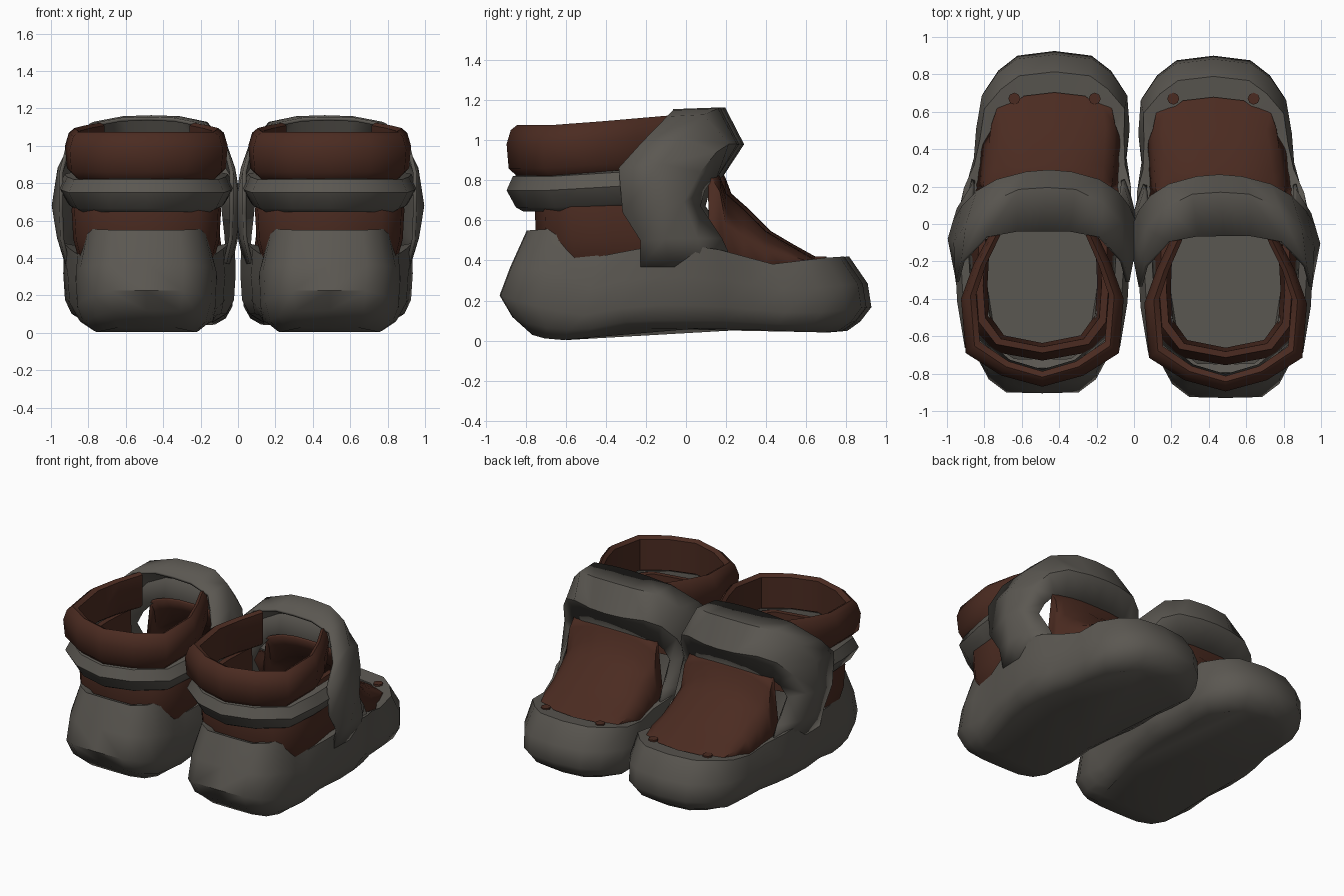
import bpy, bmesh, math


def material(name, rgb):
    m = bpy.data.materials.new(name)
    m.diffuse_color = (*rgb, 1)
    return m


GREY = material("warm_grey", (0.104, 0.096, 0.083))
BROWN = material("dark_brown", (0.070, 0.024, 0.015))


def lerp(table, y):
    """Piecewise linear lookup."""
    if y <= table[0][0]:
        return table[0][1]
    for (a, va), (b, vb) in zip(table, table[1:]):
        if y <= b:
            return va + (vb - va) * (y - a) / (b - a)
    return table[-1][1]


def centre(y):
    """Centre line of a shoe: the toes turn slightly inwards."""
    return lerp([(-0.1, 0.49), (0.6, 0.425)], y)


def loft(name, rows, mat, side, wrap_u=False, caps=False, thick=0):
    """Skin a grid of points given relative to the shoe's centre line."""
    bm = bmesh.new()
    dy = -0.025 if side > 0 else 0.0
    grid = [[bm.verts.new((side * (centre(y) + x), y + dy, z)) for x, y, z in r]
            for r in rows]
    k = len(grid[0])
    for a, b in zip(grid, grid[1:]):
        for j in range(k if wrap_u else k - 1):
            j2 = (j + 1) % k
            bm.faces.new((a[j], a[j2], b[j2], b[j]))
    if caps:
        bm.faces.new(grid[0])
        bm.faces.new(grid[-1])
    bmesh.ops.recalc_face_normals(bm, faces=bm.faces)
    me = bpy.data.meshes.new(name)
    bm.to_mesh(me)
    bm.free()
    me.materials.append(mat)
    ob = bpy.data.objects.new(name, me)
    bpy.context.collection.objects.link(ob)
    if thick:
        s = ob.modifiers.new("thickness", "SOLIDIFY")
        s.thickness, s.offset = thick, 0
    return ob


def mirrored(half):
    """Full path from a half path that ends on the centre line."""
    return half + [(-x, y) for x, y in reversed(half[:-1])]


def band(name, half, profile, mat, side, lift=0.0):
    """Sweep a closed (inset, z) profile along a U-shaped path round the heel."""
    rows = []
    for x, y in mirrored(half):
        up = lift * max(0, (y + 0.65) / 0.5)
        rows.append([(x * (1 - i / 0.43), -0.2 + (y + 0.2) * (1 - i / 0.65), z + up)
                     for i, z in profile])
    return loft(name, rows, mat, side, wrap_u=True, caps=True)


# Footprint, sole height, rim height and rim width along the shoe
OUTLINE = [(0, -0.905), (0.20, -0.90), (0.30, -0.83), (0.35, -0.72), (0.37, -0.60),
           (0.39, -0.48), (0.41, -0.30), (0.44, -0.10), (0.45, 0.08), (0.44, 0.22),
           (0.41, 0.36), (0.405, 0.52), (0.395, 0.70), (0.30, 0.82), (0.20, 0.90),
           (0, 0.925)]
BOTTOM = [(-0.9, 0.10), (-0.78, 0.04), (-0.64, 0.0), (-0.50, 0.01), (-0.25, 0.06),
          (0.2, 0.06), (0.7, 0.04), (0.82, 0.05), (0.93, 0.07)]
RIM = [(-0.9, 0.55), (-0.72, 0.56), (-0.6, 0.51), (-0.48, 0.42), (-0.3, 0.45),
       (-0.1, 0.48), (0.15, 0.47), (0.36, 0.42), (0.55, 0.375), (0.75, 0.41),
       (0.93, 0.42)]
FLARE = [(-0.9, 0.88), (-0.6, 0.89), (-0.35, 1.0), (0.2, 1.02), (0.5, 0.95)]


def lower_shell(side):
    loop = OUTLINE + [(-x, y) for x, y in reversed(OUTLINE[1:-1])]
    rows = []
    # (x scale, heel scale, toe scale, share of sole-to-rim height)
    for sx, sh, st, t in [(0.76, 0.82, 0.87, 0), (0.91, 0.93, 0.94, 0.10),
                          (0.98, 1, 1, 0.28), (1, 0.94, 0.98, 0.62),
                          (1, 0.85, 0.88, 1), (0.86, 0.80, 0.76, 0.97),
                          (0.88, 0.83, 0.80, 0.45), (0.74, 0.77, 0.80, 0.06)]:
        row = []
        for x, y in loop:
            y2 = y * (sh if y < 0 else st)
            b, r = lerp(BOTTOM, y2), lerp(RIM, y)
            fold = 1 + (0.025 * math.sin(17 * y) if 0.2 < t < 0.9 else 0)
            if t > 0.9:
                fold = lerp(FLARE, y)
            row.append((x * sx * fold, y2, b + t * (r - b)))
        rows.append(row)
    loft("lower_shell", rows, GREY, side, wrap_u=True, caps=True)


def ankle_arch(side):
    # Side pillars rising into a thick roll over the ankle: (x, y, z) across the width
    half = [
        [(0.42, -0.20, 0.37), (0.43, -0.05, 0.37), (0.43, 0.10, 0.37), (0.40, 0.27, 0.36)],
        [(0.45, -0.20, 0.50), (0.47, -0.08, 0.51), (0.465, 0.08, 0.51), (0.40, 0.20, 0.51)],
        [(0.455, -0.29, 0.64), (0.498, -0.08, 0.68), (0.48, 0.01, 0.69), (0.39, 0.09, 0.67)],
        [(0.455, -0.31, 0.86), (0.465, -0.10, 0.88), (0.44, 0.09, 0.84), (0.355, 0.11, 0.75)],
        [(0.425, -0.20, 0.98), (0.41, 0.0, 1.01), (0.37, 0.17, 0.94), (0.31, 0.15, 0.81)],
        [(0.30, -0.07, 1.11), (0.30, 0.11, 1.12), (0.27, 0.23, 0.98), (0.24, 0.17, 0.82)],
        [(0.14, -0.04, 1.14), (0.15, 0.18, 1.15), (0.12, 0.27, 0.98), (0.12, 0.18, 0.83)],
        [(0.0, -0.04, 1.145), (0.0, 0.19, 1.155), (0.0, 0.28, 0.98), (0.0, 0.18, 0.83)]]
    rows = half + [[(-x, y, z) for x, y, z in r] for r in reversed(half[:-1])]
    loft("ankle_arch", rows, GREY, side, thick=0.02)


def instep(side):
    # Brown tongue with side skirts, sloping down to the toe cap: (y, centre z, half width)
    rows = []
    for y, z, w in [(0.14, 0.89, 0.325), (0.19, 0.81, 0.335), (0.22, 0.73, 0.34),
                    (0.31, 0.65, 0.335), (0.42, 0.54, 0.33), (0.53, 0.475, 0.325),
                    (0.62, 0.425, 0.30), (0.70, 0.385, 0.235), (0.74, 0.36, 0.20)]:
        drop = min(0.15, max(0.02, (z - 0.36) * 0.45))
        if y < 0.2:
            drop = 0.07
        top = [(w * u, y, z - drop * abs(u) ** 3)
               for u in (-1, -0.85, -0.6, -0.3, 0, 0.3, 0.6, 0.85, 1)]
        skirt = w + (0.045 if y < 0.5 else 0)
        rows.append([(-skirt, y, 0.345)] + top + [(skirt, y, 0.345)])
    loft("instep", rows, BROWN, side, thick=0.015)


def lace_studs(side):
    # Two small round studs at the toe end of the instep
    for sx in (-1, 1):
        bpy.ops.mesh.primitive_cylinder_add(
            vertices=8, radius=0.032, depth=0.05,
            location=(side * (centre(0.67) + sx * 0.215), 0.67, 0.395))
        ob = bpy.context.object
        ob.name = "lace_stud"
        ob.data.materials.append(BROWN)


for side in (-1, 1):
    lower_shell(side)
    ankle_arch(side)
    instep(side)
    lace_studs(side)
    # Brown lining from inside the heel cup up into the collar
    band("ankle_lining", [(0.385, -0.06), (0.40, -0.35), (0.385, -0.55), (0.28, -0.68), (0, -0.73)],
         [(0.05, 0.36), (0.01, 0.50), (0, 0.66), (0.05, 0.85), (0.09, 0.85), (0.115, 0.30)],
         BROWN, side)
    # Grey strap round the heel
    band("heel_strap", [(0.47, -0.16), (0.455, -0.42), (0.415, -0.66), (0.22, -0.81), (0, -0.87)],
         [(0.08, 0.645), (0.045, 0.665), (0, 0.75), (0.03, 0.82), (0.07, 0.83), (0.09, 0.66)],
         GREY, side, lift=0.03)
    # Padded brown collar, open towards the toe
    band("collar", [(0.28, -0.04), (0.37, -0.22), (0.435, -0.40), (0.41, -0.69), (0.22, -0.81), (0, -0.87)],
         [(0.05, 0.82), (0.01, 0.86), (0, 0.98), (0.02, 1.05), (0.05, 1.075), (0.08, 1.06),
          (0.08, 0.84)], BROWN, side, lift=0.04)

# Smooth shading that keeps hard creases
bpy.ops.object.select_all(action='SELECT')
bpy.context.view_layer.objects.active = bpy.data.objects["collar"]
bpy.ops.object.shade_smooth_by_angle(angle=math.radians(50))
